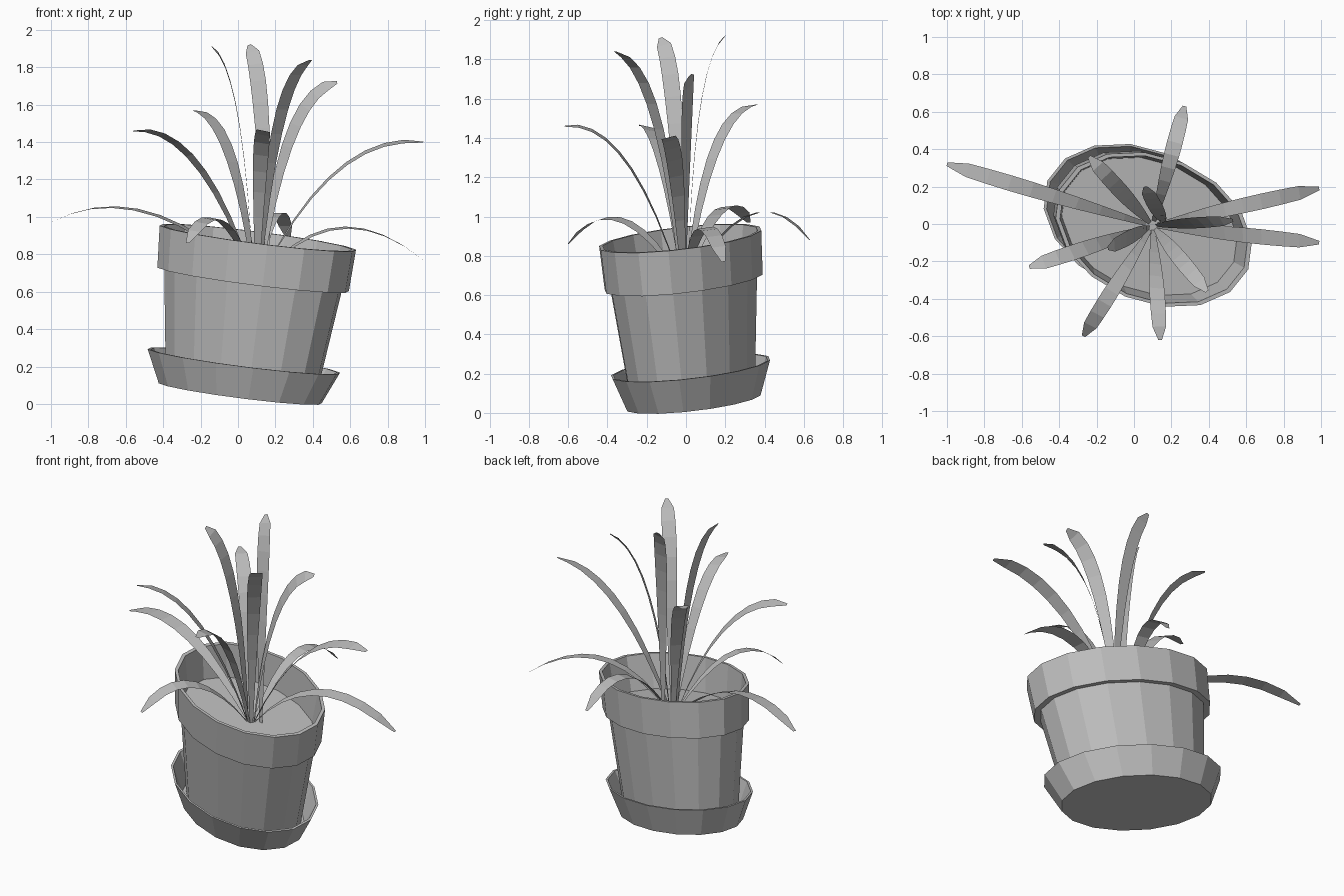
import bpy, bmesh, math
from mathutils import Vector, Matrix

if "Cube" in bpy.data.objects:
    bpy.data.objects.remove(bpy.data.objects["Cube"], do_unlink=True)

grey = bpy.data.materials.new("plain_grey")
grey.use_nodes = True
grey.diffuse_color = (0.5, 0.5, 0.5, 1)
grey.node_tree.nodes["Principled BSDF"].inputs["Base Color"].default_value = (0.5, 0.5, 0.5, 1)

SIDES = 16
# The pot is oval and leans a little to the front left
lean = Vector((0, 0, 1)).rotation_difference(Vector((0.113, -0.08, 1)))
pot_frame = (Matrix.Translation((0.012, 0.037, 0.057)) @ lean.to_matrix().to_4x4()
             @ Matrix.Rotation(math.radians(-23), 4, 'Z')
             @ Matrix.Diagonal((0.553, 0.39, 1, 1)))


def finish(name, bm):
    mesh = bpy.data.meshes.new(name)
    bm.to_mesh(mesh)
    bm.free()
    mesh.materials.append(grey)
    obj = bpy.data.objects.new(name, mesh)
    bpy.context.collection.objects.link(obj)


def lathe(name, profile):
    """Spin a radius/height profile into a faceted oval shell."""
    bm = bmesh.new()
    verts = [bm.verts.new((r, 0, h)) for r, h in profile]
    edges = [bm.edges.new(pair) for pair in zip(verts, verts[1:])]
    bmesh.ops.spin(bm, geom=verts + edges, cent=(0, 0, 0), axis=(0, 0, 1),
                   angle=math.tau, steps=SIDES, use_merge=True)
    bmesh.ops.remove_doubles(bm, verts=bm.verts, dist=0.0005)
    bm.transform(pot_frame)
    bmesh.ops.recalc_face_normals(bm, faces=bm.faces)
    finish(name, bm)


# Saucer, pot with collar, and soil
lathe("saucer", [(0, 0), (0.83, 0), (0.98, 0.175), (0.95, 0.175), (0.81, 0.025), (0, 0.025)])
lathe("pot", [(0, 0.03), (0.765, 0.03), (0.905, 0.615), (0.975, 0.615), (1, 0.84),
              (0.955, 0.84), (0.885, 0.6), (0, 0.6)])

bm = bmesh.new()
bmesh.ops.create_circle(bm, cap_ends=True, segments=SIDES, radius=0.893,
                        matrix=Matrix.Translation((0, 0, 0.63)))
bm.transform(pot_frame)
finish("soil", bm)


def leaf(name, base, bend, tip, roll, steps=9):
    """Tapered ribbon along a quadratic arc, rolled about its own direction."""
    flat_side = Vector((base.y - tip.y, tip.x - base.x, 0)).normalized()
    bm = bmesh.new()
    previous = None
    for i in range(steps + 1):
        t = i / steps
        p = base * (1 - t) ** 2 + bend * (2 * t * (1 - t)) + tip * t * t
        heading = (bend - base) * (1 - t) + (tip - bend) * t
        side = Matrix.Rotation(math.radians(roll), 3, heading) @ flat_side
        half = 0.01 if i == steps else 0.01 + 0.032 * math.sin(2.4 * t)
        row = [bm.verts.new(p - side * half), bm.verts.new(p + side * half)]
        if previous:
            bm.faces.new((previous[0], row[0], row[1], previous[1]))
        previous = row
    finish(name, bm)


# Leaf tip, height of the bend, how far out the bend sits, and roll
leaves = [
    ((-1.0, 0.32, 0.97), 1.23, 0.55, -6),
    ((-0.56, -0.23, 1.46), 1.51, 0.45, 12),
    ((-0.27, -0.60, 0.86), 1.20, 0.55, -10),
    ((0.14, -0.62, 1.46), 1.51, 0.45, -12),
    ((0.39, -0.36, 1.84), 1.77, 0.28, 0),
    ((0.99, -0.10, 1.40), 1.46, 0.45, 15),
    ((0.99, 0.19, 0.77), 1.16, 0.45, 8),
    ((0.27, 0.63, 0.88), 1.25, 0.55, 0),
    ((-0.24, 0.36, 1.57), 1.57, 0.32, 0),
    ((0.06, 0.20, 1.92), 1.80, 0.15, -25),
    ((0.53, 0.02, 1.72), 1.68, 0.30, 45),
    ((-0.14, -0.13, 1.91), 1.80, 0.25, -28),
]
crown = Vector((0.1, -0.01, 0.67))
for n, (tip, bend_height, reach, roll) in enumerate(leaves, 1):
    tip = Vector(tip)
    out = Vector((tip.x - crown.x, tip.y - crown.y, 0))
    base = crown + out.normalized() * 0.02
    # The tall back leaf grows from beside the crown
    if out.length < 0.25:
        base.x += 0.06
    bend = base.lerp(tip, reach)
    bend.z = bend_height
    leaf(f"leaf_{n}", base, bend, tip, roll)
